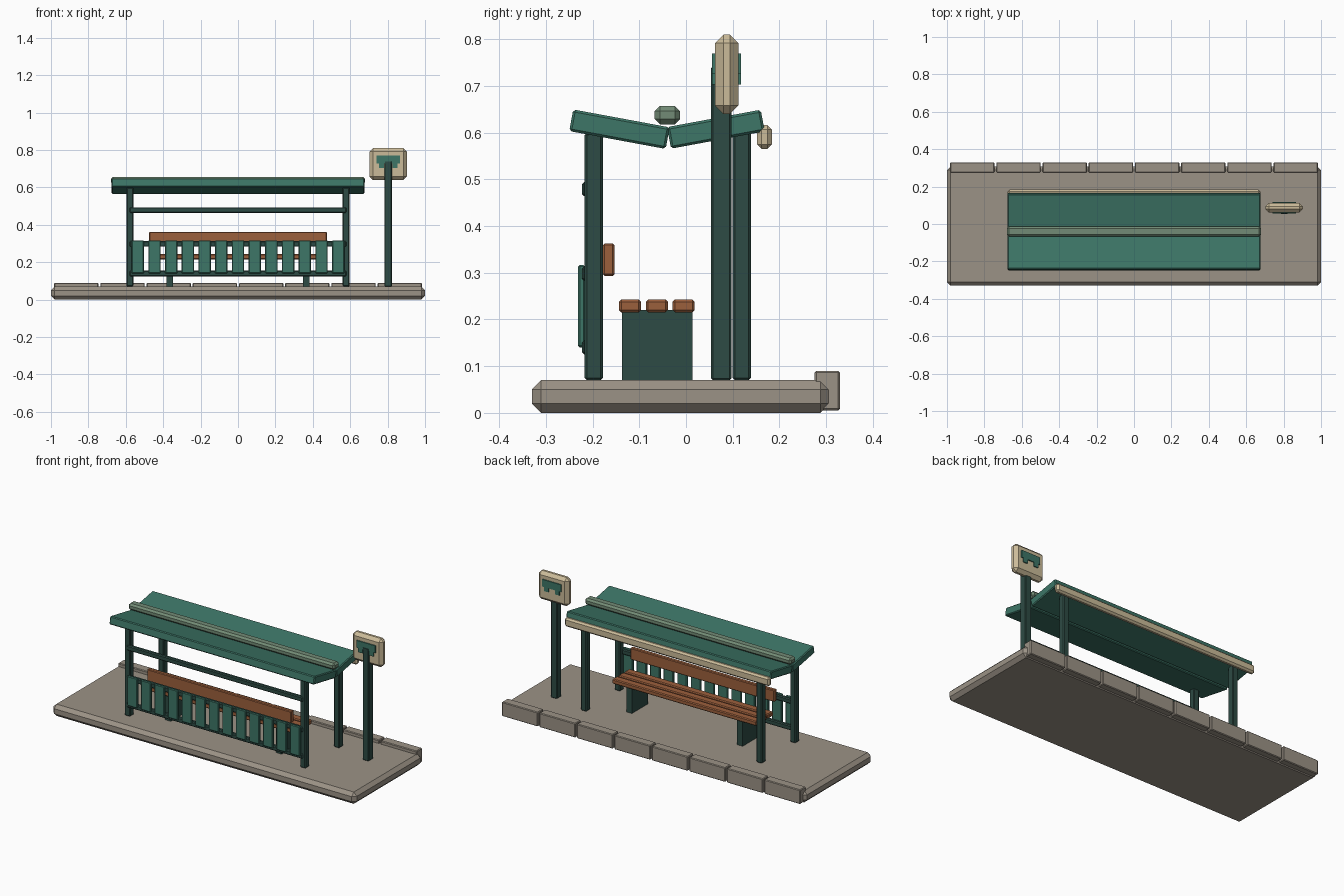
import bpy, bmesh
from math import radians
from mathutils import Matrix

cube = bpy.data.objects.get("Cube")
if cube:
    bpy.data.objects.remove(cube, do_unlink=True)


def material(name, rgb):
    m = bpy.data.materials.new(name)
    m.use_nodes = True
    m.diffuse_color = (*rgb, 1)
    m.node_tree.nodes["Principled BSDF"].inputs["Base Color"].default_value = (*rgb, 1)
    return m


CONCRETE = material("warm grey concrete", (0.33, 0.29, 0.24))
TEAL = material("teal paint", (0.047, 0.18, 0.135))
DARK = material("dark green paint", (0.027, 0.07, 0.058))
WOOD = material("brown wood", (0.33, 0.115, 0.045))
CREAM = material("cream paint", (0.60, 0.50, 0.32))
SAGE = material("sage green trim", (0.17, 0.26, 0.18))


def finish(bm, name, mat):
    mesh = bpy.data.meshes.new(name)
    bm.to_mesh(mesh)
    bm.free()
    mesh.materials.append(mat)
    ob = bpy.data.objects.new(name, mesh)
    bpy.context.collection.objects.link(ob)
    return ob


def box(name, mat, x, y, z, bevel=0.0, tilt=0.0):
    """Chamfered box from (min, max) ranges, optionally tilted about x."""
    spans = (x, y, z)
    bm = bmesh.new()
    bmesh.ops.create_cube(bm, size=1)
    bmesh.ops.scale(bm, vec=[b - a for a, b in spans], verts=bm.verts)
    if bevel:
        bmesh.ops.bevel(bm, geom=bm.edges[:], offset=bevel, segments=1, affect='EDGES')
    bmesh.ops.rotate(bm, verts=bm.verts, matrix=Matrix.Rotation(radians(tilt), 3, 'X'))
    ob = finish(bm, name, mat)
    ob.location = [(a + b) / 2 for a, b in spans]
    return ob


def around(c, size):
    return (c - size / 2, c + size / 2)


# Platform and kerb stones
box("platform", CONCRETE, (-1, 1), (-0.33, 0.308), (0, 0.07), 0.02)
for i in range(8):
    box(f"kerb_stone_{i + 1}", CONCRETE, around((i - 3.5) * 0.247, 0.237),
        (0.275, 0.33), (0.005, 0.09), 0.004)

# Shelter posts and bench legs
for side, s in (("left", 1), ("right", -1)):
    post_x = around(s * 0.578, 0.037)
    box(f"front_post_{side}", DARK, post_x, (-0.217, -0.178), (0.07, 0.6), 0.005)
    box(f"back_post_{side}", DARK, post_x, (0.1, 0.139), (0.07, 0.61), 0.005)
    box(f"bench_leg_{side}", DARK, around(s * 0.365, 0.037), (-0.137, 0.014), (0.07, 0.22))

# Front rails and slats
for name, z in (("lower_rail", 0.14), ("middle_rail", 0.298), ("upper_rail", 0.479)):
    box(name, DARK, (-0.58, 0.58), (-0.223, -0.2), around(z, 0.03), 0.005)
for i in range(13):
    box(f"front_slat_{i + 1}", TEAL, around((i - 6) * 0.0893, 0.066),
        (-0.231, -0.216), (0.14, 0.317), 0.004)

# Bench
box("bench_backrest", WOOD, (-0.475, 0.475), (-0.178, -0.153), (0.293, 0.363), 0.004)
for i in range(3):
    box(f"bench_seat_plank_{i + 1}", WOOD, (-0.475, 0.475),
        around(-0.12 + i * 0.0575, 0.047), (0.215, 0.243), 0.005)

# Valley roof with trims
ROOF_X = (-0.675, 0.675)
box("front_roof_panel", TEAL, ROOF_X, around(-0.1425, 0.21), around(0.6075, 0.047), 0.005, -10.5)
box("back_roof_panel", TEAL, ROOF_X, around(0.064, 0.204), around(0.6075, 0.047), 0.005, 10.5)
box("roof_centre_trim", SAGE, (-0.68, 0.68), (-0.067, -0.013), (0.618, 0.657), 0.011)
box("back_fascia", CREAM, ROOF_X, (0.152, 0.184), (0.565, 0.617), 0.01)

# Sign on a pole
SIGN_X = 0.803
box("sign_pole", DARK, around(SIGN_X, 0.04), (0.054, 0.097), (0.07, 0.742), 0.004)
box("sign_board", CREAM, around(SIGN_X, 0.2), (0.062, 0.112), (0.64, 0.81), 0.018)


def vehicle_plate(name, y, depth):
    """Simple vehicle outline: a wide body standing on two wheels."""
    half = [(0.062, 0.77), (0.062, 0.727), (0.05, 0.727), (0.05, 0.703),
            (0.022, 0.703), (0.022, 0.727)]
    outline = half + [(-x, z) for x, z in reversed(half)]
    bm = bmesh.new()
    face = bm.faces.new([bm.verts.new((SIGN_X + x, y, z)) for x, z in outline])
    ext = bmesh.ops.extrude_face_region(bm, geom=[face])
    verts = [v for v in ext["geom"] if isinstance(v, bmesh.types.BMVert)]
    bmesh.ops.translate(bm, vec=(0, depth, 0), verts=verts)
    bmesh.ops.recalc_face_normals(bm, faces=bm.faces)
    finish(bm, name, TEAL)


vehicle_plate("sign_emblem_front", 0.0555, 0.008)
vehicle_plate("sign_emblem_back", 0.11, 0.008)
